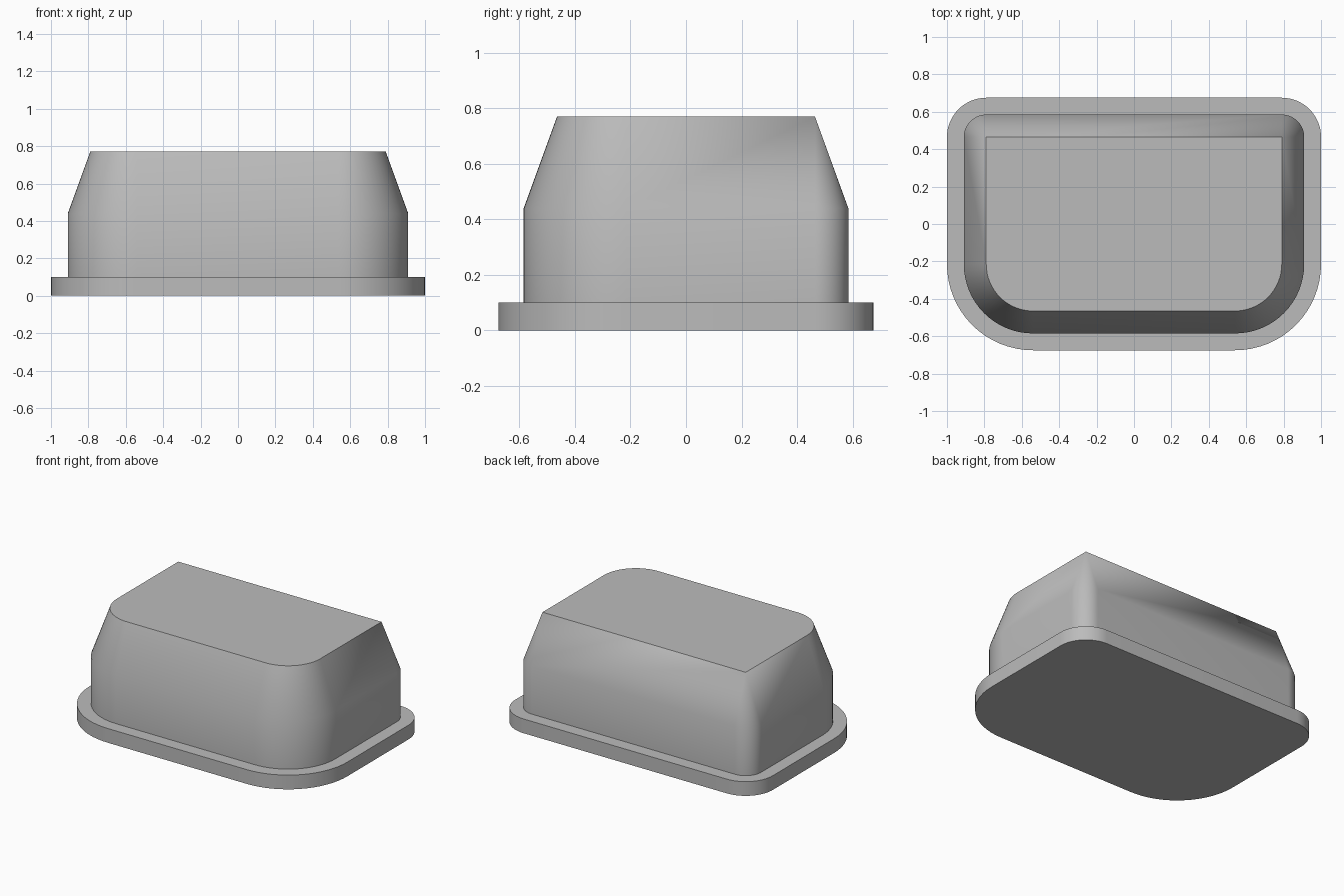
import bpy
import bmesh
from math import cos, sin, pi, radians

cube = bpy.data.objects.get("Cube")
if cube:
    bpy.data.objects.remove(cube, do_unlink=True)

# Single grey material
grey = bpy.data.materials.new("light grey")
grey.use_nodes = True
colour = (0.5, 0.5, 0.5, 1)
grey.diffuse_color = colour
grey.node_tree.nodes["Principled BSDF"].inputs["Base Color"].default_value = colour

TOP_X, TOP_Y = 0.79, 0.465   # half sizes of the top face
FRONT_R = 0.25               # front corner radius of the top face
STEPS = 16


def outline(offset):
    """Top face outline grown outward: wide front corners, tight back ones."""
    fx, fy = TOP_X - FRONT_R, FRONT_R - TOP_Y
    corners = [(TOP_X, TOP_Y, offset, 0), (-TOP_X, TOP_Y, offset, 1),
               (-fx, fy, FRONT_R + offset, 2), (fx, fy, FRONT_R + offset, 3)]
    points = []
    for cx, cy, r, quarter in corners:
        for i in range(STEPS + 1):
            a = (quarter + i / STEPS) * pi / 2
            points.append((cx + r * cos(a), cy + r * sin(a)))
    return points


def loft(name, levels, cap_bottom=False, cap_top=False):
    """Skin a stack of (offset, z) outlines."""
    bm = bmesh.new()
    rings = [[bm.verts.new((x, y, z)) for x, y in outline(o)] for o, z in levels]
    n = len(rings[0])
    for low, high in zip(rings, rings[1:]):
        for i in range(n):
            j = (i + 1) % n
            bm.faces.new((low[i], low[j], high[j], high[i]))
    if cap_bottom:
        bm.faces.new(rings[0][::-1])
    if cap_top:
        bm.faces.new(rings[-1])
    # Collapse the back corners where the radius shrinks to a point
    bmesh.ops.remove_doubles(bm, verts=bm.verts, dist=0.0001)
    mesh = bpy.data.meshes.new(name)
    bm.to_mesh(mesh)
    bm.free()
    mesh.materials.append(grey)
    obj = bpy.data.objects.new(name, mesh)
    bpy.context.collection.objects.link(obj)
    bpy.ops.object.select_all(action='DESELECT')
    obj.select_set(True)
    bpy.context.view_layer.objects.active = obj
    bpy.ops.object.shade_smooth_by_angle(angle=radians(30))
    return obj


# Flat base flange with a ledge around the body
loft("base_flange", [(0.21, 0), (0.21, 0.1), (0.12, 0.1)], cap_bottom=True)

# Upright body with a tapered upper half
loft("tapered_body", [(0.12, 0.1), (0.12, 0.44), (0, 0.77)], cap_top=True)
